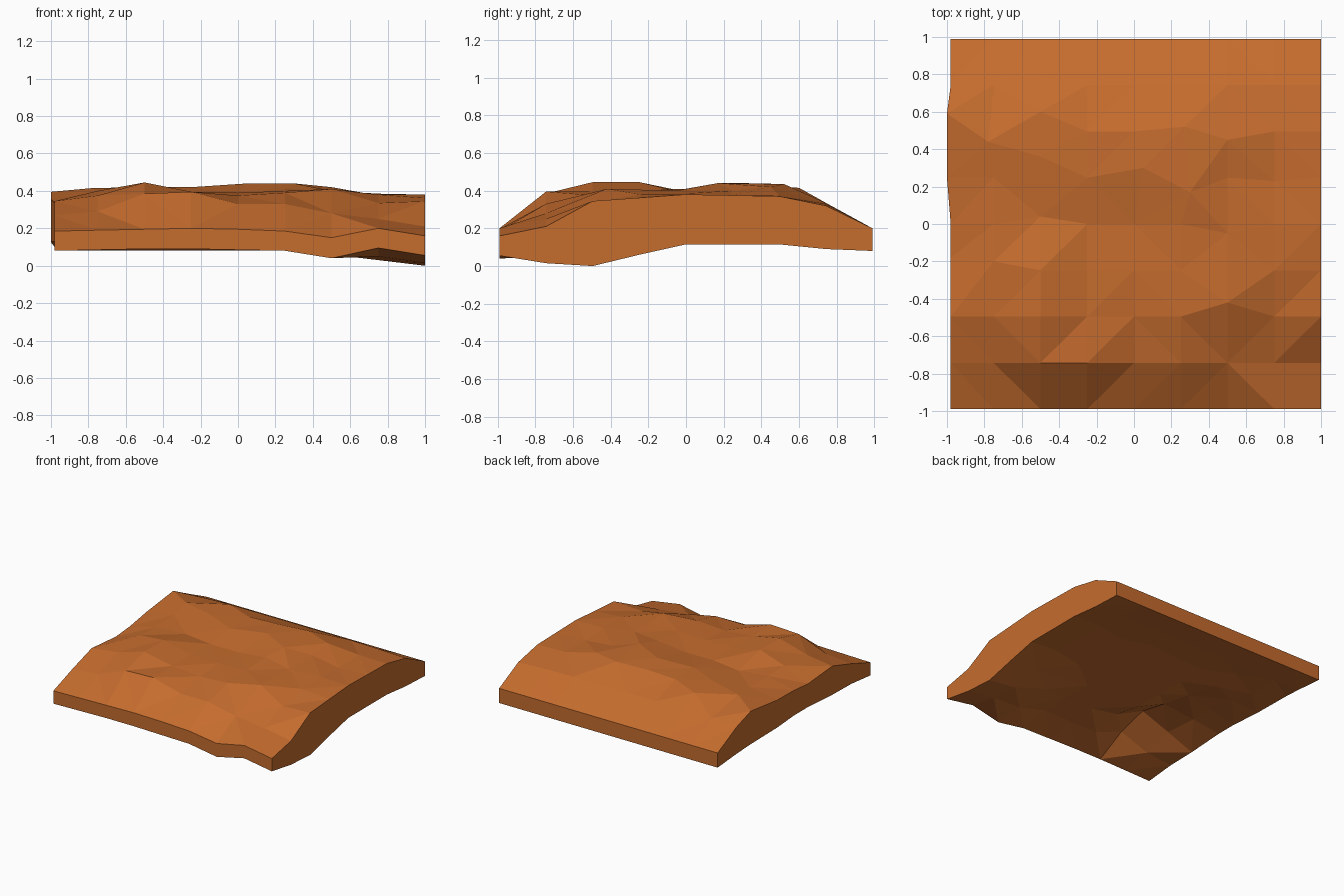
import bpy, bmesh

if "Cube" in bpy.data.objects:
    bpy.data.objects.remove(bpy.data.objects["Cube"])

# Top surface heights: one row per y step (front to back), 9 columns in x
N = 9
TOP = [
    [.185, .19, .195, .20, .195, .185, .15, .20, .16],
    [.27, .29, .385, .395, .33, .33, .28, .25, .21],
    [.345, .375, .445, .395, .375, .39, .41, .335, .345],
    [.32, .40, .445, .395, .39, .40, .405, .38, .362],
    [.335, .39, .385, .385, .385, .41, .40, .385, .38],
    [.355, .395, .42, .42, .44, .44, .40, .37, .375],
    [.395, .415, .415, .42, .43, .435, .42, .375, .37],
    [.32, .33, .335, .335, .335, .335, .335, .33, .32],
    [.20] * N,
]
# Underside: four rims, a flat middle, and a few exceptions (row, column) -> z
FRONT = [.08, .085, .09, .09, .085, .08, .04, .095, .055]
LEFT = [.08, .105, .11, .13, .13, .13, .125, .10, .08]
RIGHT = [.055, .015, .0, .06, .115, .115, .115, .09, .08]
FLAT = .125
HOLLOW = {(2, 2): .29, (1, 2): .22, (2, 1): .20, (1, 1): .13, (3, 2): .24,
          (3, 1): .18, (4, 1): .17, (4, 2): .19, (5, 1): .15, (2, 3): .17,
          (1, 7): .05, (2, 7): .03, (2, 6): .075, (1, 6): .06, (3, 7): .08,
          (3, 6): .10}
# Irregular grid points nudged in plan: (row, column) -> (x, y)
NUDGE = {(2, 6): (.5, -.42), (5, 5): (.30, .17), (5, 4): (.05, .30),
         (6, 5): (.27, .52), (6, 6): (.5, .45), (6, 1): (-.78, .44),
         (4, 6): (.5, -.05), (3, 1): (-.75, -.2), (6, 2): (-.5, .6),
         (5, 2): (-.5, .36), (4, 2): (-.5, .04), (5, 7): (.75, .23),
         (6, 0): (-1, .59), (3, 0): (-.98, -.18)}


def plan(j, i):
    x, y = NUDGE.get((j, i), (-1 + i * .25, (-1 + j * .25) * .99))
    if i == 0:
        x = -1 if 5 <= j <= 6 else -.98
    return x, y


def under(j, i):
    if i == 0:
        return LEFT[j]
    if i == N - 1:
        return RIGHT[j]
    if j == 0:
        return FRONT[i]
    if j == N - 1:
        return .08
    return HOLLOW.get((j, i), .105 if j == N - 2 else FLAT)


bm = bmesh.new()
top = [[bm.verts.new((*plan(j, i), TOP[j][i])) for i in range(N)] for j in range(N)]
bot = [[bm.verts.new((*plan(j, i), under(j, i))) for i in range(N)] for j in range(N)]

# Upper and lower skins
for j in range(N - 1):
    for i in range(N - 1):
        for g in (top, bot):
            q = [g[j][i], g[j][i + 1], g[j + 1][i + 1], g[j + 1][i]]
            bm.faces.new(q if g is top else q[::-1])

# Rim walls
ring = ([(0, i) for i in range(N - 1)] + [(j, N - 1) for j in range(N - 1)]
        + [(N - 1, i) for i in range(N - 1, 0, -1)] + [(j, 0) for j in range(N - 1, 0, -1)])
for (a, b), (c, d) in zip(ring, ring[1:] + ring[:1]):
    bm.faces.new((bot[a][b], bot[c][d], top[c][d], top[a][b]))

bmesh.ops.triangulate(bm, faces=bm.faces[:], quad_method='SHORT_EDGE')
bmesh.ops.recalc_face_normals(bm, faces=bm.faces[:])
mesh = bpy.data.meshes.new("terrain_slab")
bm.to_mesh(mesh)
bm.free()

# Flat-shaded orange earth
mat = bpy.data.materials.new("orange_earth")
mat.diffuse_color = (.56, .15, .027, 1)
mat.use_nodes = True
mat.node_tree.nodes["Principled BSDF"].inputs["Base Color"].default_value = mat.diffuse_color
mesh.materials.append(mat)
bpy.context.collection.objects.link(bpy.data.objects.new("terrain_slab", mesh))
